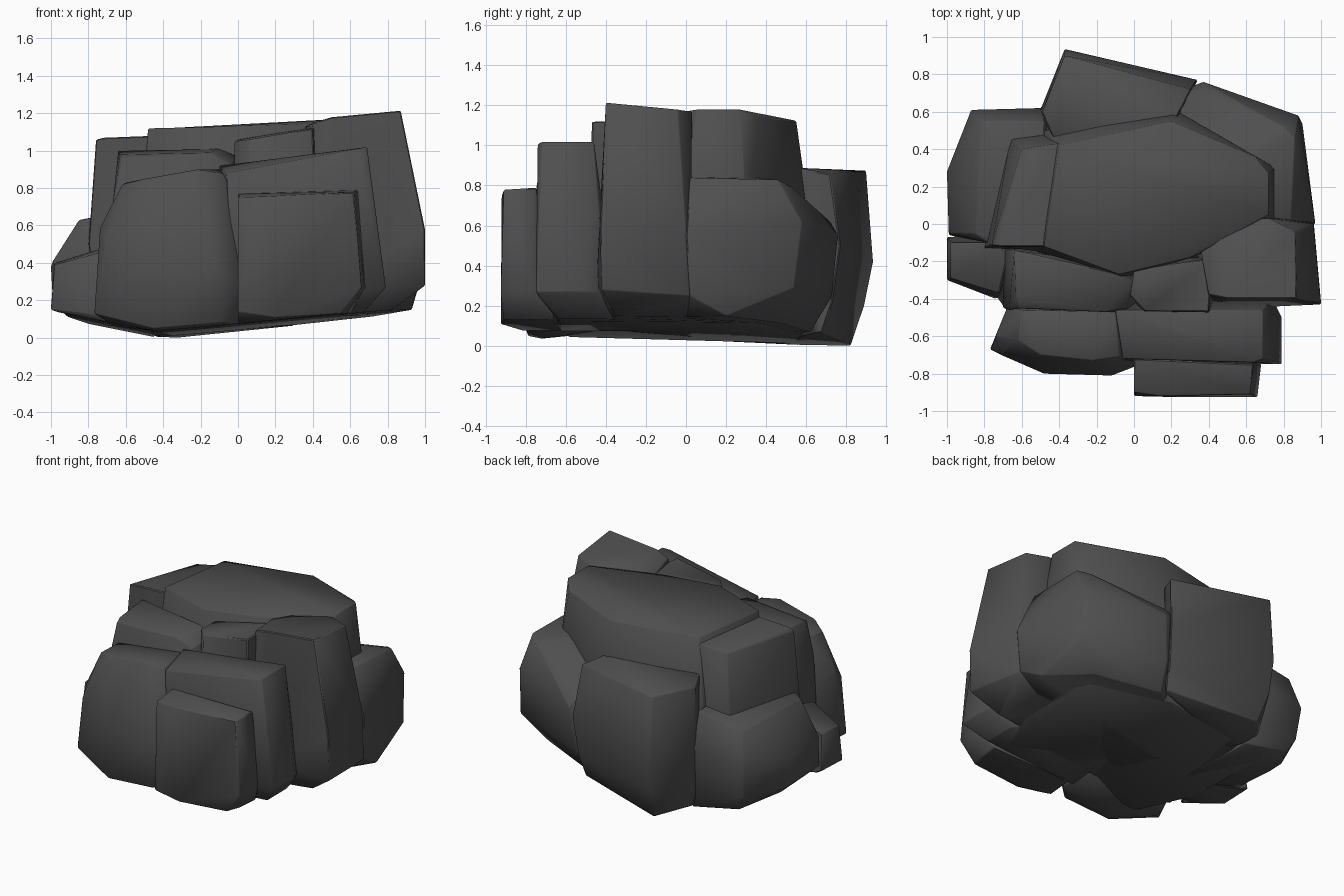
import bpy, bmesh, math

rock = bpy.data.materials.new("dark_grey_rock")
rock.diffuse_color = (0.078, 0.078, 0.078, 1)


def floor(x, y):
    """Height of the rough underside, lowest towards the back left."""
    return 0.035 + 0.20 * max(-x - 0.45, 0) + 0.09 * max(x + 0.45, 0) - 0.055 * max(y, 0)


def chunk(name, top, belt, pull=0.92):
    """Faceted boulder: hull of a top outline, a widest outline and its pulled-in foot."""
    pts = list(top) + list(belt)
    pts += [(x * pull, y * pull, floor(x * pull, y * pull)) for x, y, z in belt]
    bm = bmesh.new()
    for p in pts:
        bm.verts.new(p)
    bmesh.ops.convex_hull(bm, input=bm.verts[:])
    loose = [v for v in bm.verts if not v.link_faces]
    bmesh.ops.delete(bm, geom=loose, context='VERTS')
    bmesh.ops.dissolve_limit(bm, angle_limit=math.radians(4), verts=bm.verts[:], edges=bm.edges[:])
    bmesh.ops.recalc_face_normals(bm, faces=bm.faces[:])
    # worn edges
    sharp = [e for e in bm.edges if len(e.link_faces) == 2 and e.calc_face_angle() > math.radians(40)]
    bmesh.ops.bevel(bm, geom=sharp, offset=0.006, segments=1, affect='EDGES', clamp_overlap=True)
    me = bpy.data.meshes.new(name)
    bm.to_mesh(me)
    bm.free()
    me.materials.append(rock)
    ob = bpy.data.objects.new(name, me)
    bpy.context.collection.objects.link(ob)
    bpy.ops.object.select_all(action='DESELECT')
    ob.select_set(True)
    bpy.context.view_layer.objects.active = ob
    bpy.ops.object.shade_smooth_by_angle(angle=math.radians(42))


# Front row
chunk("front_right_slab",
      [(0, -.90, .75), (.14, -.92, .755), (.62, -.91, .78), (.64, -.75, .79), (0, -.72, .77)],
      [(.0, -.92, .14), (.2, -.925, .11), (.55, -.91, .13), (.66, -.925, .27), (.68, -.75, .27), (.02, -.7, .25)], .88)
chunk("front_left_boulder",
      [(-.62, -.62, .82), (-.5, -.70, .85), (-.22, -.73, .9), (-.08, -.71, .88),
       (-.01, -.66, .76), (-.1, -.47, .9), (-.6, -.46, .83)],
      [(-.74, -.60, .58), (-.71, -.70, .5), (-.77, -.67, .13), (-.48, -.80, .42),
       (-.12, -.81, .38), (-.45, -.79, .05), (-.1, -.8, .08), (.01, -.76, .3), (.0, -.5, .3), (-.68, -.45, .5)], .9)
chunk("front_middle_slab",
      [(-.06, -.72, .88), (.64, -.74, 1.01), (.69, -.72, 1.02), (.69, -.46, 1.02), (-.1, -.46, .92)],
      [(-.03, -.74, .3), (.79, -.75, .27), (.79, -.50, .27), (.74, -.4, .27), (0, -.42, .3)], .85)

# Second row
chunk("left_middle_boulder",
      [(-.63, -.4, .98), (-.62, -.45, .96), (-.15, -.47, .99), (-.04, -.45, .93),
       (0, -.30, .97), (-.1, -.26, 1.01), (-.64, -.14, 1.0)],
      [(-.67, -.46, .72), (-.70, -.14, .4), (-.7, -.45, .3), (.02, -.48, .4), (.02, -.25, .4)])
chunk("middle_wedge",
      [(-.02, -.38, 1.05), (.06, -.465, 1.06), (.40, -.47, 1.12), (.42, -.18, 1.13), (0, -.25, 1.06)],
      [(0, -.40, .5), (.05, -.48, .5), (.42, -.48, .5), (.44, -.15, .5), (0, -.2, .5)])
chunk("left_outer_stone",
      [(-.98, -.10, .40), (-.98, -.29, .39), (-.72, -.37, .46), (-.66, -.10, .5)],
      [(-1, -.07, .16), (-1, -.30, .15), (-.74, -.40, .12), (-.62, -.08, .12)], .96)
chunk("right_tall_boulder",
      [(.40, -.38, 1.15), (.5, -.40, 1.18), (.87, -.40, 1.215), (.86, -.04, 1.18),
       (.72, .03, 1.17), (.45, .02, 1.15), (.36, -.15, 1.13)],
      [(.96, -.42, .78), (1, -.43, .58), (1, -.42, .28), (.96, 0, .6), (.96, .02, .25),
       (.55, -.45, .3), (.4, -.42, .3), (.35, .03, .3)], .82)

# Centre and lower mass
chunk("centre_boulder",
      [(-.48, -.12, 1.12), (-.08, -.27, 1.13), (.3, -.18, 1.14), (.42, .0, 1.16), (.72, .05, 1.18),
       (.72, .27, 1.18), (.65, .36, 1.14), (.2, .55, 1.125), (-.4, .42, 1.12)],
      [(-.54, -.14, .6), (-.05, -.3, .6), (.76, -.02, .7), (.76, .3, .7), (.22, .61, .7), (-.48, .5, .7)])
chunk("lower_core",
      [(-.5, -.4, .6), (.6, -.4, .6), (.6, .4, .6), (-.5, .4, .6)],
      [(-.8, -.3, .18), (-.55, -.65, .18), (.6, -.65, .2), (.75, -.3, .22), (.74, .4, .22),
       (.2, .65, .2), (-.4, .6, .2), (-.8, .4, .22)], .9)

# Back and left sides
chunk("back_right_boulder",
      [(.84, .02, .84), (.86, .46, .83), (.80, .52, .80), (.36, .72, .62), (.1, .65, .62), (.1, .1, .86), (.6, .3, .84)],
      [(.97, 0, .55), (.96, .02, .25), (.93, .2, .15), (.90, .54, .29), (.88, .58, .62), (.37, .76, .55),
       (.34, .73, .25), (0, .5, .2), (.1, 0, .2)], .82)
chunk("back_boulder",
      [(-.49, .60, .86), (-.37, .90, .875), (-.18, .83, .86), (.30, .72, .86),
       (.22, .55, .89), (-.42, .44, .89)],
      [(-.50, .61, .5), (-.49, .63, .05), (-.37, .935, .42), (-.15, .86, .4), (.34, .77, .5),
       (-.37, .89, .2), (-.2, .82, .2), (.32, .73, .22), (-.46, .5, .2)], .88)
chunk("left_step",
      [(-.76, -.11, 1.06), (-.72, -.12, 1.07), (-.46, -.12, 1.08), (-.40, .43, 1.08), (-.60, .40, 1.05)],
      [(-.80, -.13, .5), (-.4, -.16, .5), (-.4, .50, .6), (-.66, .46, .6)])
chunk("left_back_boulder",
      [(-.85, -.05, .63), (-.78, -.1, .64), (-.5, -.1, .7), (-.48, .55, .68), (-.82, .55, .62)],
      [(-.99, -.05, .41), (-1, .28, .38), (-.87, .61, .40), (-.49, .62, .45), (-.99, -.06, .2),
       (-.98, .28, .18), (-.85, .58, .18), (-.5, -.12, .2)], .91)

# Stand the rock on the ground
obs = list(bpy.context.collection.objects)
low = min(v.co.z for o in obs for v in o.data.vertices)
for o in obs:
    for v in o.data.vertices:
        v.co.z -= low
